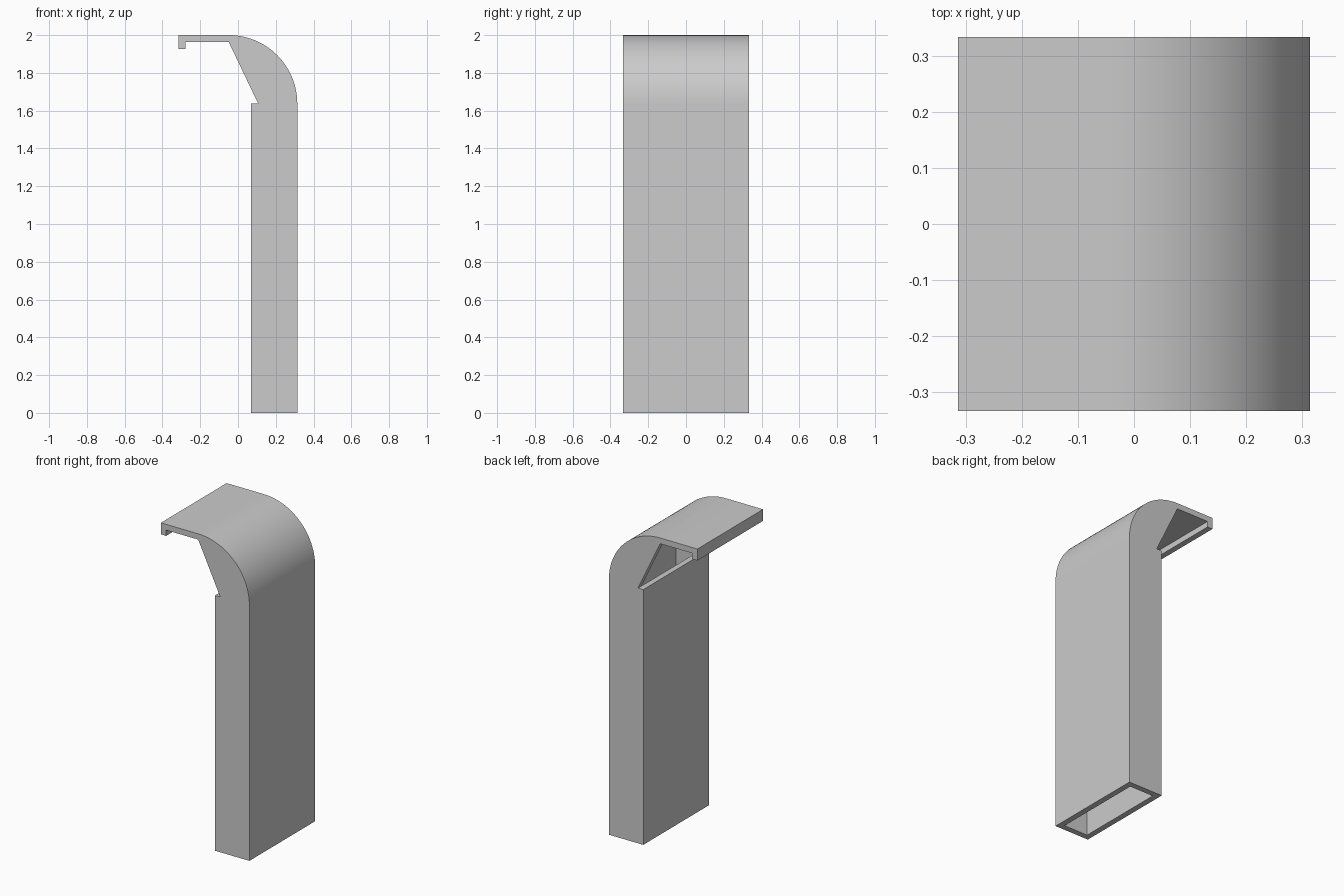
import bpy
import bmesh
from math import sin, cos, pi

cube = bpy.data.objects.get("Cube")
if cube:
    bpy.data.objects.remove(cube, do_unlink=True)

WALL = 0.037          # sheet thickness
HALF_X = 0.314        # half of the overall width
HALF_Y = 0.333        # half of the overall depth
TOP = 2.0
RADIUS = 0.363        # outer bend
BEND_X, BEND_Z = HALF_X - RADIUS, TOP - RADIUS
DUCT_X = 0.07         # outer face of the short duct wall
STEPS = 24

grey = bpy.data.materials.new("plain grey")
grey.use_nodes = True
grey.diffuse_color = (0.6, 0.6, 0.6, 1)
grey.node_tree.nodes["Principled BSDF"].inputs["Base Color"].default_value = (0.6, 0.6, 0.6, 1)


def bend(radius):
    """Quarter arc from the flat top down to the upright wall."""
    angles = [pi / 2 * i / STEPS for i in range(STEPS + 1)]
    return [(BEND_X + radius * sin(a), BEND_Z + radius * cos(a)) for a in angles]


def extrude_profile(name, profile, half_depth):
    """Extrude an x-z profile symmetrically along y."""
    bm = bmesh.new()
    face = bm.faces.new([bm.verts.new((x, -half_depth, z)) for x, z in profile])
    result = bmesh.ops.extrude_face_region(bm, geom=[face])
    moved = [v for v in result["geom"] if isinstance(v, bmesh.types.BMVert)]
    bmesh.ops.translate(bm, verts=moved, vec=(0, 2 * half_depth, 0))
    bmesh.ops.recalc_face_normals(bm, faces=bm.faces[:])
    mesh = bpy.data.meshes.new(name)
    bm.to_mesh(mesh)
    bm.free()
    mesh.materials.append(grey)
    obj = bpy.data.objects.new(name, mesh)
    bpy.context.collection.objects.link(obj)
    return obj


# Outer body: upright duct, rounded hood and flat canopy with a drip lip
inner_x = DUCT_X + WALL
body = bend(RADIUS) + [
    (HALF_X, 0), (DUCT_X, 0), (DUCT_X, BEND_Z), (inner_x, BEND_Z),
    (BEND_X, TOP - WALL),
    (-HALF_X + WALL, TOP - WALL), (-HALF_X + WALL, TOP - 2 * WALL),
    (-HALF_X, TOP - 2 * WALL), (-HALF_X, TOP),
]
hood = extrude_profile("duct_hood", body, HALF_Y)

# Channel: open at the foot and through the slanted mouth
channel = bend(RADIUS - WALL) + [
    (HALF_X - WALL, -0.1), (inner_x, -0.1), (inner_x, BEND_Z),
    (BEND_X, BEND_Z + 0.1),
]
cutter = extrude_profile("channel_cutter", channel, HALF_Y - WALL)
cutter.hide_render = True

cut = hood.modifiers.new("hollow", "BOOLEAN")
cut.operation = "DIFFERENCE"
cut.solver = "EXACT"
cut.object = cutter

# Bake the hollow so the edges can be sharpened by angle
bpy.context.view_layer.update()
graph = bpy.context.evaluated_depsgraph_get()
hollow = bpy.data.meshes.new_from_object(hood.evaluated_get(graph))
hood.modifiers.clear()
hood.data = hollow
bpy.data.objects.remove(cutter, do_unlink=True)

bpy.ops.object.select_all(action="DESELECT")
hood.select_set(True)
bpy.context.view_layer.objects.active = hood
bpy.ops.object.shade_smooth_by_angle(angle=pi / 6)
